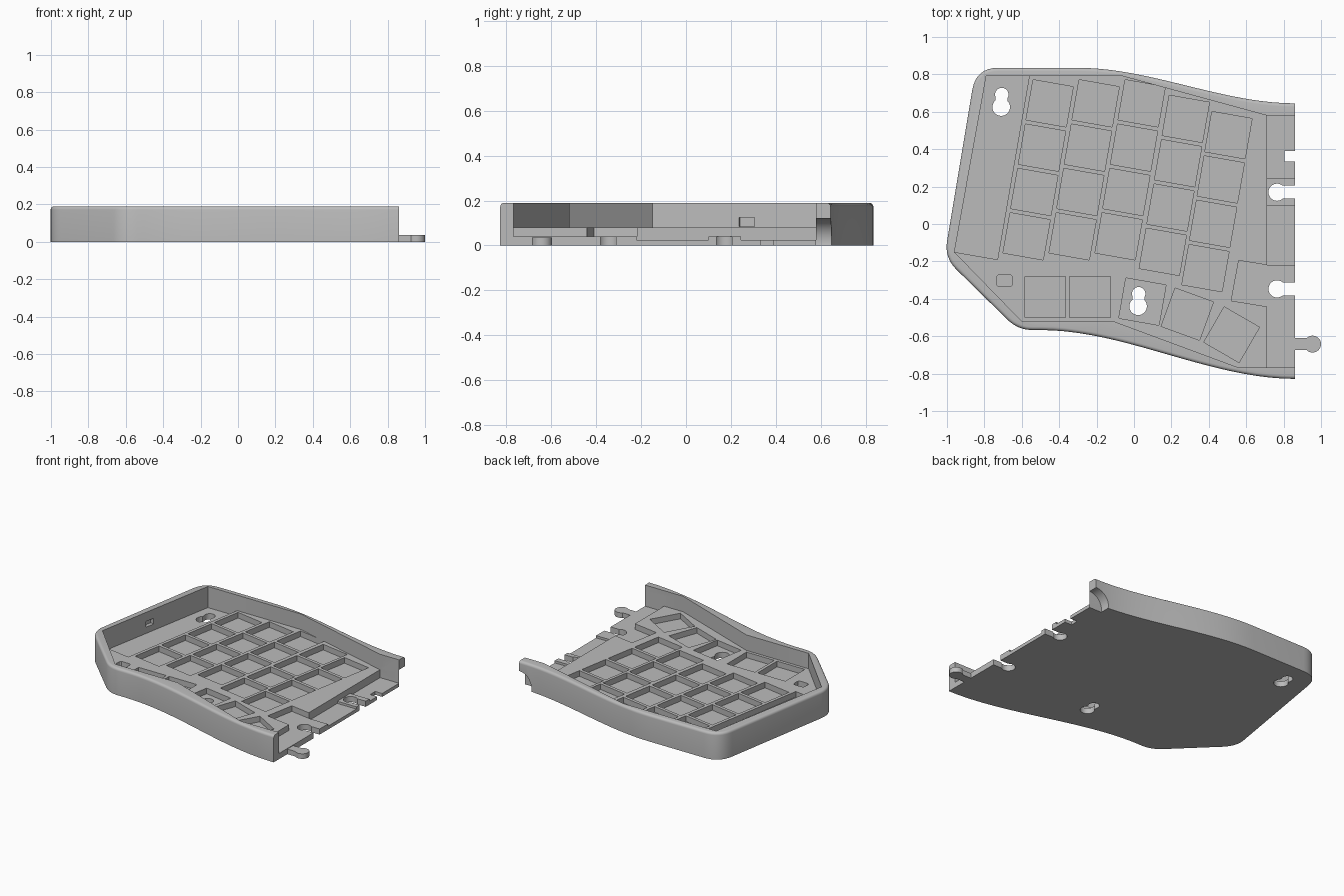
import bpy, bmesh
from math import radians, sin, cos, pi
from mathutils import Vector

cube = bpy.data.objects.get("Cube")
if cube:
    bpy.data.objects.remove(cube, do_unlink=True)

grey = bpy.data.materials.new("matte grey")
grey.use_nodes = True
GREY = (0.5, 0.5, 0.5, 1)
grey.diffuse_color = GREY
grey.node_tree.nodes["Principled BSDF"].inputs["Base Color"].default_value = GREY

RIM, PLATE, FLOOR, STRIP, OVER = 0.19, 0.08, 0.04, 0.024, 0.3
END = 0.86


def prism(name, points, z0, z1, round_top=0):
    """Extrude a flat outline from z0 to z1, optionally rounding the upper rim."""
    bm = bmesh.new()
    base = bm.faces.new([bm.verts.new((x, y, z0)) for x, y in points])
    side = bmesh.ops.extrude_face_region(bm, geom=[base])["geom"]
    bmesh.ops.translate(bm, vec=(0, 0, z1 - z0),
                        verts=[v for v in side if isinstance(v, bmesh.types.BMVert)])
    bmesh.ops.recalc_face_normals(bm, faces=bm.faces)
    if round_top:
        edges = [e for e in bm.edges if all(v.co.z > z1 - 1e-5 for v in e.verts)
                 and not all(v.co.x > END - 1e-4 for v in e.verts)]
        bmesh.ops.bevel(bm, geom=edges, offset=round_top, segments=4,
                        profile=0.5, affect='EDGES')
    mesh = bpy.data.meshes.new(name)
    bm.to_mesh(mesh)
    bm.free()
    ob = bpy.data.objects.new(name, mesh)
    bpy.context.collection.objects.link(ob)
    mesh.materials.append(grey)
    return ob


def cut(target, cutter):
    """Subtract the cutter and throw it away."""
    mod = target.modifiers.new("cut", 'BOOLEAN')
    mod.operation, mod.solver, mod.object = 'DIFFERENCE', 'EXACT', cutter
    bpy.context.view_layer.objects.active = target
    bpy.ops.object.modifier_apply(modifier=mod.name)
    bpy.data.objects.remove(cutter, do_unlink=True)


def rounded(before, corner, after, size, steps=8):
    """Points that round a corner, starting and ending size away from it."""
    b, c, a = Vector(before), Vector(corner), Vector(after)
    p, q = c + (b - c).normalized() * size, c + (a - c).normalized() * size
    return [tuple(p.lerp(c, t).lerp(c.lerp(q, t), t))
            for t in (i / steps for i in range(steps + 1))]


def sweep(x0, y0, x1, y1, steps=20):
    """S-shaped edge between two points."""
    ts = [i / steps for i in range(steps + 1)]
    return [(x0 + (x1 - x0) * t, y0 + (y1 - y0) * t * t * (3 - 2 * t)) for t in ts]


def circle(x, y, r, n=28):
    return [(x + r * cos(2 * pi * i / n), y + r * sin(2 * pi * i / n)) for i in range(n)]


def box(x0, x1, y0, y1):
    return [(x0, y0), (x1, y0), (x1, y1), (x0, y1)]


def square(x, y, size, angle):
    c, s, h = cos(radians(angle)), sin(radians(angle)), size / 2
    return [(x + c * u - s * v, y + s * u + c * v)
            for u, v in ((-h, -h), (h, -h), (h, h), (-h, h))]


# Outer shell: tapered left side, chamfered front corner, flowing front and back edges
back_corner, side_corner, front_corner = (-0.845, 0.835), (-1.014, -0.18), (-0.62, -0.567)
outline = sweep(-0.5, -0.567, END, -0.828)
outline += sweep(-0.3, 0.835, END, 0.645)[::-1]
outline += rounded((-0.3, 0.835), back_corner, side_corner, 0.12)
outline += rounded(back_corner, side_corner, front_corner, 0.09)
outline += rounded(side_corner, front_corner, (-0.5, -0.567), 0.08)
tray = prism("tray", outline, 0, RIM, 0.018)

# Main cavity above the key plate
cavity = [(-0.96, -0.15), (-0.60, -0.52), (-0.11, -0.52), (0.56, -0.768), (1.1, -0.768),
          (1.1, 0.58), (0.71, 0.58), (-0.06, 0.79), (-0.79, 0.79)]
cut(tray, prism("cavity", cavity, PLATE, OVER))

# Pocket for the controller along the left side, small recess, open bay at the joint
cut(tray, prism("controller_pocket", [(-0.96, -0.15), (-0.73, -0.19), (-0.56, 0.79),
                                      (-0.79, 0.79)], FLOOR, OVER))
cut(tray, prism("small_recess", rounded((-0.735, -0.3), (-0.735, -0.335), (-0.7, -0.335), 0.02, 3)
                + rounded((-0.7, -0.335), (-0.65, -0.335), (-0.65, -0.3), 0.02, 3)
                + rounded((-0.65, -0.3), (-0.65, -0.27), (-0.7, -0.27), 0.02, 3)
                + rounded((-0.7, -0.27), (-0.735, -0.27), (-0.735, -0.3), 0.02, 3),
                FLOOR, PLATE + 0.02))
cut(tray, prism("joint_bay", [(0.52, -0.41), (0.75, -0.448), (0.75, -0.226), (0.56, -0.195)],
                FLOOR, PLATE + 0.02))

# Stepped joint strip on the open side
cut(tray, prism("joint_strip", box(0.71, 1.1, -0.768, 0.58), FLOOR, 0.15))
for y0, y1 in ((-0.22, 0.1), (0.245, 0.58)):
    cut(tray, prism("strip_step", box(0.71, 1.1, y0, y1), STRIP, 0.1))

# Key pockets: five slanted columns
columns = ((-0.451, 0.645), (-0.205, 0.645), (0.041, 0.645), (0.277, 0.562), (0.505, 0.475))
for x, y in columns:
    for row in range(4):
        cut(tray, prism("key_pocket", square(x - 0.041 * row, y - 0.237 * row, 0.218, -10),
                        FLOOR, PLATE + 0.02))

# Thumb key pockets fanning out along the front
for x, y, angle in ((-0.475, -0.39, 0), (-0.235, -0.39, 0), (0.045, -0.415, -10),
                    (0.285, -0.482, -20), (0.522, -0.592, -30)):
    cut(tray, prism("thumb_pocket", square(x, y, 0.218, angle), FLOOR, PLATE + 0.02))

# Keyhole mounting slots through the floor
for x, y in ((-0.71, 0.625), (0.022, -0.44)):
    cut(tray, prism("keyhole_head", circle(x, y, 0.047), -0.1, 0.07))
    cut(tray, prism("keyhole_neck", circle(x + 0.003, y + 0.067, 0.036), -0.1, 0.07))
    cut(tray, prism("keyhole_slot", box(x - 0.03, x + 0.034, y, y + 0.07), -0.1, 0.07))

# Jigsaw sockets and the small notch in the joint strip
for y in (0.17, -0.347):
    cut(tray, prism("socket_head", circle(0.765, y, 0.046), -0.1, 0.06))
    cut(tray, prism("socket_neck", box(0.77, 1.1, y - 0.035, y + 0.035), -0.1, 0.06))
cut(tray, prism("notch", box(0.805, 1.1, 0.333, 0.39), -0.1, 0.06))

# Blind port recess inside the left wall
port = prism("port", square(-0.875, 0.27, 0.07, -10), 0.085, 0.125)
cut(tray, port)

# Round cable opening under the end of the back wall
opening = prism("cable_opening", circle(0, 0, 0.1, 40), 0, 0.15)
opening.rotation_euler.x = radians(90)
opening.location = (END, 0.73, 0.02)
bpy.context.view_layer.update()
cut(tray, opening)

# Jigsaw tab that locks into the other half
tab_outline = [(END, -0.675)] + [(0.955 + 0.045 * cos(a), -0.642 + 0.045 * sin(a))
                                for a in (radians(-133 + 266 * i / 24) for i in range(25))]
tab = prism("joint_tab", tab_outline + [(END, -0.609)], 0, 0.036)

# Smooth curved walls, crisp edges
for ob in (tray, tab):
    bpy.ops.object.select_all(action='DESELECT')
    ob.select_set(True)
    bpy.context.view_layer.objects.active = ob
    bpy.ops.object.shade_smooth_by_angle(angle=radians(30))
